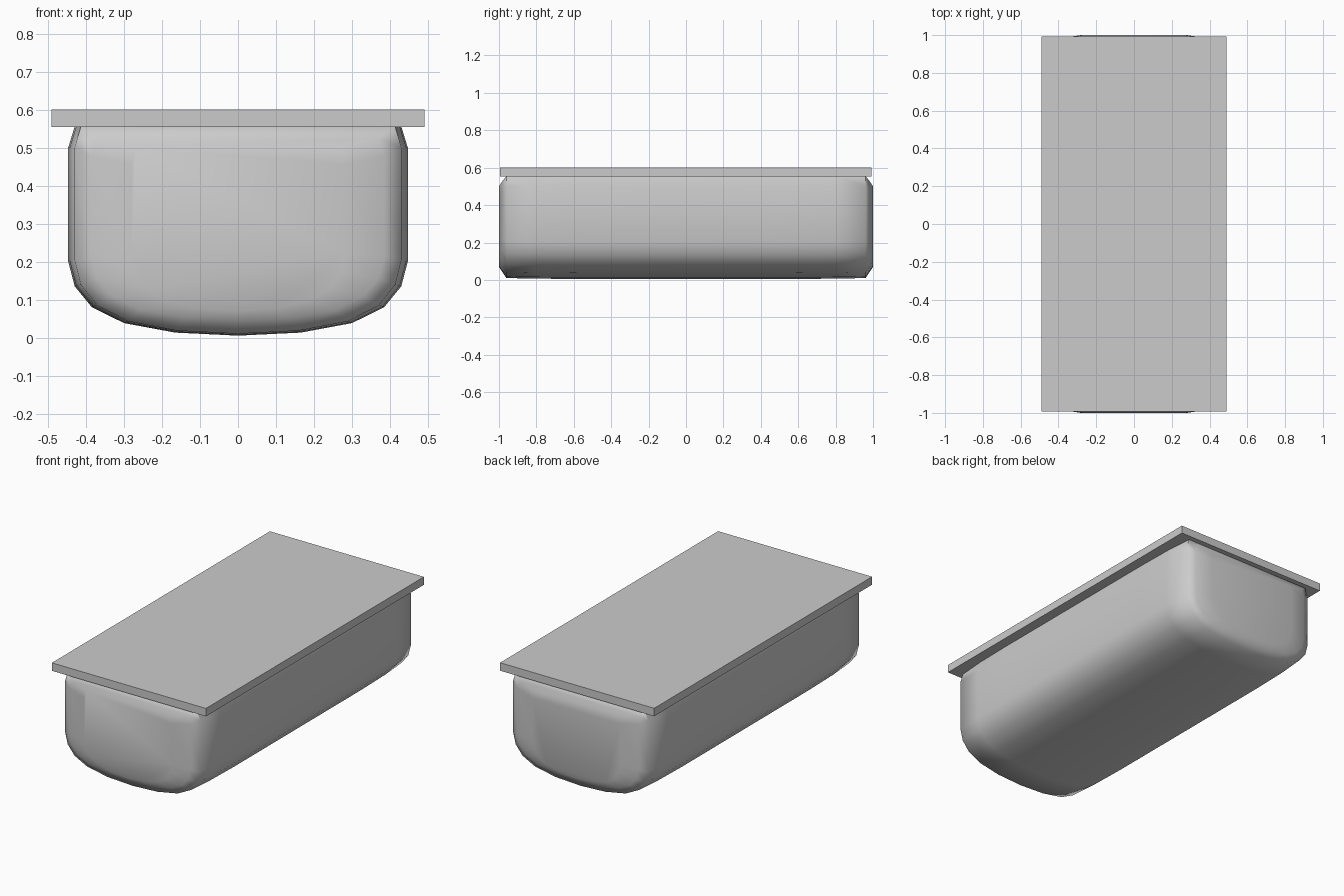
import bpy, bmesh, math

if "Cube" in bpy.data.objects:
    bpy.data.objects.remove(bpy.data.objects["Cube"])


def add_object(name, bm):
    bmesh.ops.recalc_face_normals(bm, faces=bm.faces)
    mesh = bpy.data.meshes.new(name)
    bm.to_mesh(mesh)
    bm.free()
    obj = bpy.data.objects.new(name, mesh)
    bpy.context.collection.objects.link(obj)
    return obj


# Tub: half cross-section (x, z) from the top edge down to the keel
half = [(0.43, 0.556), (0.447, 0.50), (0.447, 0.20), (0.43, 0.135),
        (0.385, 0.08), (0.30, 0.038), (0.165, 0.013), (0, 0.005)]
profile = half + [(-x, z) for x, z in reversed(half[:-1])]

# Stations along one half: y, half width, bottom z, top z
stations = [(0.58, 0.447, 0.005, 0.556), (0.80, 0.443, 0.007, 0.556),
            (0.96, 0.43, 0.010, 0.556), (0.984, 0.385, 0.045, 0.525),
            (1.00, 0.28, 0.07, 0.50)]
stations = [(-y, w, b, t) for y, w, b, t in reversed(stations)] + stations

bm = bmesh.new()
rings = []
for y, w, b, t in stations:
    rings.append([bm.verts.new((x * w / 0.447, y, b + (z - 0.005) / 0.551 * (t - b)))
                  for x, z in profile])
n = len(profile)
for r0, r1 in zip(rings, rings[1:]):
    for i in range(n):
        j = (i + 1) % n
        bm.faces.new((r0[i], r0[j], r1[j], r1[i]))
bm.faces.new(rings[0])
bm.faces.new(rings[-1])
tub = add_object("tub", bm)
bpy.context.view_layer.objects.active = tub
tub.select_set(True)
bpy.ops.object.shade_smooth_by_angle(angle=math.radians(60))

# Lid: flat overhanging slab
bm = bmesh.new()
bmesh.ops.create_cube(bm, size=1)
bmesh.ops.scale(bm, vec=(0.982, 1.985, 0.046), verts=bm.verts)
bmesh.ops.translate(bm, vec=(0, -0.001, 0.577), verts=bm.verts)
add_object("lid", bm)
